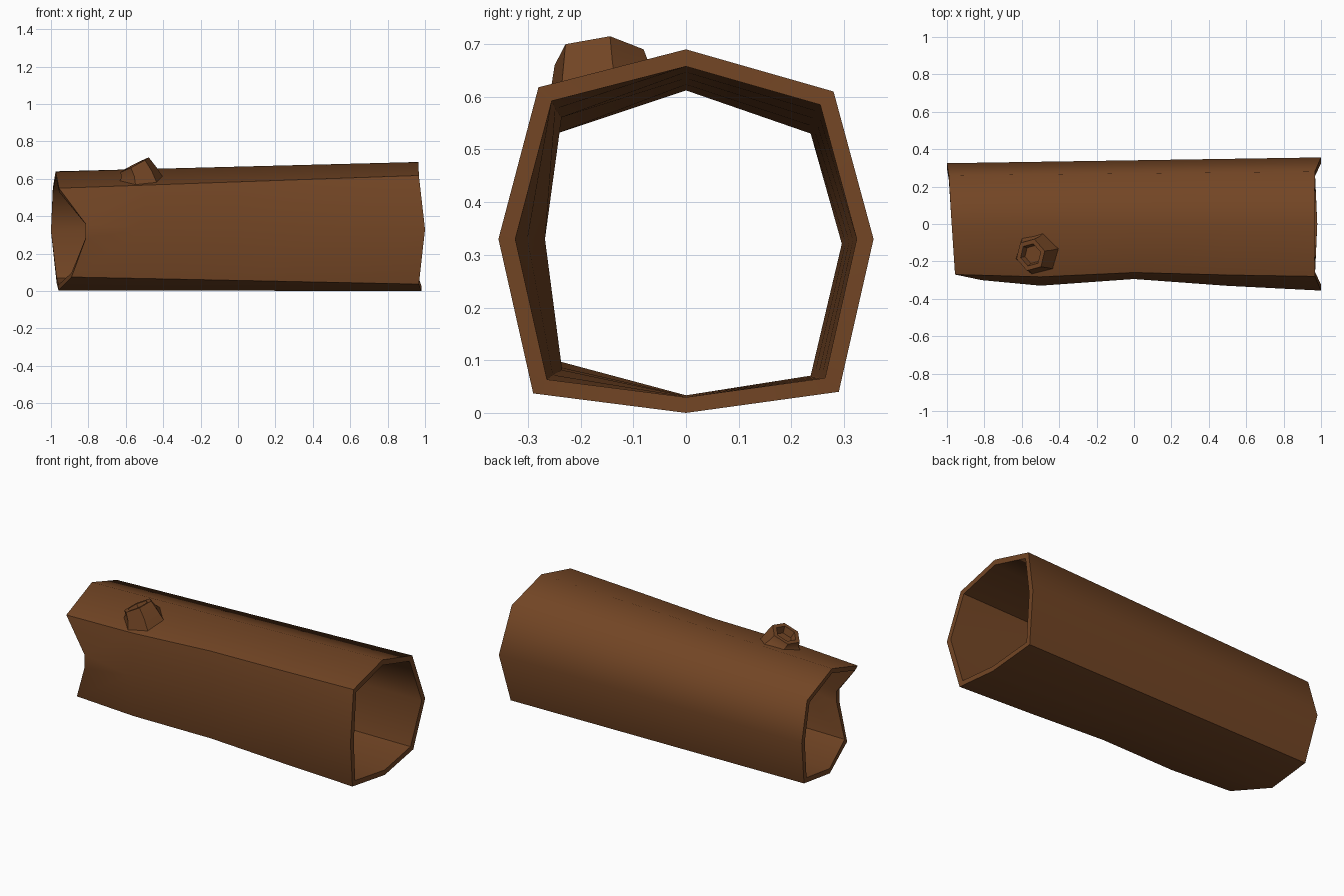
import bpy, bmesh, math
from mathutils import Vector

if "Cube" in bpy.data.objects:
    bpy.data.objects.remove(bpy.data.objects["Cube"])

bark = bpy.data.materials.new("bark brown")
bark.diffuse_color = (0.17, 0.06, 0.018, 1)
bark.use_nodes = True
bark.node_tree.nodes["Principled BSDF"].inputs["Base Color"].default_value = bark.diffuse_color


def finish(name, bm, angle):
    bmesh.ops.remove_doubles(bm, verts=bm.verts, dist=0.0005)
    bmesh.ops.recalc_face_normals(bm, faces=bm.faces)
    me = bpy.data.meshes.new(name)
    bm.to_mesh(me)
    bm.free()
    ob = bpy.data.objects.new(name, me)
    bpy.context.collection.objects.link(ob)
    me.materials.append(bark)
    bpy.ops.object.select_all(action='DESELECT')
    ob.select_set(True)
    bpy.context.view_layer.objects.active = ob
    bpy.ops.object.shade_smooth_by_angle(angle=math.radians(angle))
    return ob


def bridge(bm, a, b):
    n = len(a)
    for i in range(n):
        j = (i + 1) % n
        bm.faces.new((a[i], a[j], b[j], b[i]))


# hollow log: two uneven end outlines, joined by rings in between
# order: top, back shoulder, back side, back low, bottom, front low, front side (two), front shoulder
left = [(-0.975, 0, 0.64), (-0.99, 0.26, 0.55), (-1.0, 0.325, 0.32), (-0.97, 0.26, 0.045),
        (-0.96, 0, 0.004), (-0.89, -0.265, 0.075), (-0.815, -0.30, 0.28),
        (-0.815, -0.30, 0.36), (-0.957, -0.27, 0.55)]
right = [(0.965, 0, 0.69), (0.967, 0.28, 0.61), (1.0, 0.356, 0.33), (0.967, 0.29, 0.04),
         (0.98, 0, 0.0), (0.967, -0.29, 0.037), (1.0, -0.356, 0.33),
         (1.0, -0.356, 0.33), (0.967, -0.28, 0.618)]
dent = {-0.5: -0.02, 0.0: 0.031, 0.5: 0.01}      # wavy front flank
weight = {5: 0.6, 6: 1, 7: 1, 8: 0.5}


def ring(bm, x, scale):
    pts = []
    for i, (l, r) in enumerate(zip(left, right)):
        l, r = Vector(l), Vector(r)
        if x in (-1, 1):
            p = l if x < 0 else r
        else:
            p = l.lerp(r, (x - l.x) / (r.x - l.x))
            if i in (6, 7):
                p.z = 0.33
            p.y += dent[x] * weight.get(i, 0)
        pts.append(bm.verts.new((p.x, p.y * scale, 0.33 + (p.z - 0.33) * scale)))
    return pts


bm = bmesh.new()
stations = (-1, -0.5, 0.0, 0.5, 1)
outer = [ring(bm, x, 1) for x in stations]
inner = [ring(bm, x, 0.91) for x in stations]
for k in range(4):
    bridge(bm, outer[k], outer[k + 1])
    bridge(bm, inner[k], inner[k + 1])
bridge(bm, outer[0], inner[0])
bridge(bm, outer[-1], inner[-1])
finish("hollow_log", bm, 60)

# broken branch stub with a sunken end
bm = bmesh.new()


def hexagon(centre, normal, radius, turn=0.25):
    q = Vector((0, 0, 1)).rotation_difference(Vector(normal))
    return [bm.verts.new(Vector(centre) + q @ Vector((radius * math.cos(a), radius * math.sin(a), 0)))
            for a in (turn + i * math.pi / 3 for i in range(6))]


tilt = (-0.45, -0.05, 0.88)
loops = [hexagon((-0.515, -0.158, 0.598), (0, -0.3, 0.95), 0.12),
         hexagon((-0.53, -0.162, 0.635), (-0.25, -0.15, 0.95), 0.1),
         hexagon((-0.553, -0.165, 0.675), tilt, 0.088),
         hexagon((-0.553, -0.165, 0.675), tilt, 0.062),
         hexagon((-0.54, -0.163, 0.64), tilt, 0.05)]
for a, b in zip(loops, loops[1:]):
    bridge(bm, a, b)
bm.faces.new(loops[-1])
finish("branch_stub", bm, 50)
